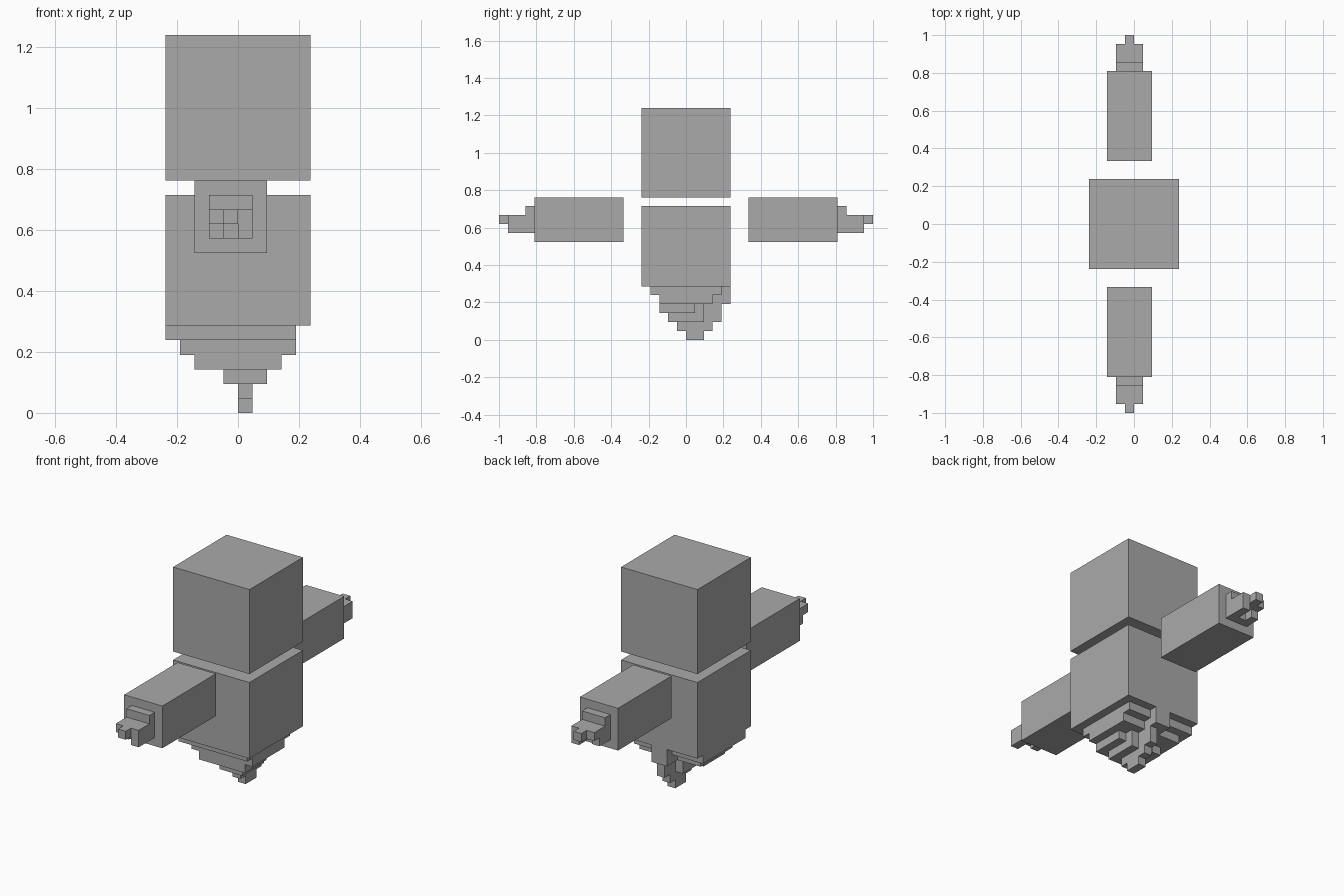
import bpy
import bmesh
from mathutils import Vector

cube = bpy.data.objects.get("Cube")
if cube:
    bpy.data.objects.remove(cube, do_unlink=True)

U = 2 / 42  # one block unit

grey = bpy.data.materials.new("plain grey")
grey.use_nodes = True
grey.diffuse_color = (0.4, 0.4, 0.4, 1)
grey.node_tree.nodes["Principled BSDF"].inputs["Base Color"].default_value = (0.4, 0.4, 0.4, 1)


def blocks(name, boxes, flip=1):
    """Join blocks given as (x range, y range, z range); flip=-1 mirrors in y."""
    bm = bmesh.new()
    for ranges in boxes:
        low = Vector([r[0] for r in ranges])
        high = Vector([r[1] for r in ranges])
        made = bmesh.ops.create_cube(bm, size=1)["verts"]
        for v in made:
            v.co = ((low + high) / 2 + v.co * (high - low)) * U
            v.co.y *= flip
    bmesh.ops.recalc_face_normals(bm, faces=bm.faces)
    mesh = bpy.data.meshes.new(name)
    bm.to_mesh(mesh)
    bm.free()
    mesh.materials.append(grey)
    obj = bpy.data.objects.new(name, mesh)
    bpy.context.collection.objects.link(obj)
    return obj


# Head and torso
blocks("head", [((-5, 5), (-5, 5), (16, 26))])
blocks("torso", [((-5, 5), (-5, 5), (6, 15))])

# Floating arms and stepped hands
hand = [
    ((-2, 1), (17, 18), (12, 15)),   # wrist plate
    ((-2, 1), (18, 20), (13, 14)),   # palm
    ((0, 1), (18, 20), (12, 13)),    # long finger
    ((-2, -1), (18, 19), (12, 13)),  # short finger
    ((-1, 0), (20, 21), (13, 14)),   # finger tip
]
for side, flip in (("front", -1), ("back", 1)):
    blocks(side + "_arm", [((-3, 2), (7, 17), (11, 16))], flip)
    blocks(side + "_hand", hand, flip)

# Ragged tail, stepping down to a point
blocks("tail", [
    ((-5, 4), (-4, 4), (5, 6)),
    ((-4, 4), (-3, 3), (4, 5)),
    ((-3, 3), (-3, 1), (3, 4)),
    ((-1, 2), (-2, 2), (2, 4)),
    ((0, 1), (-1, 3), (1, 2)),
    ((0, 1), (0, 2), (0, 1)),
])
blocks("tail_back_ridge", [
    ((-1, 1), (4, 5), (4, 6)),
    ((-1, 1), (3, 4), (4, 5)),
    ((0, 1), (2, 4), (2, 4)),
])
